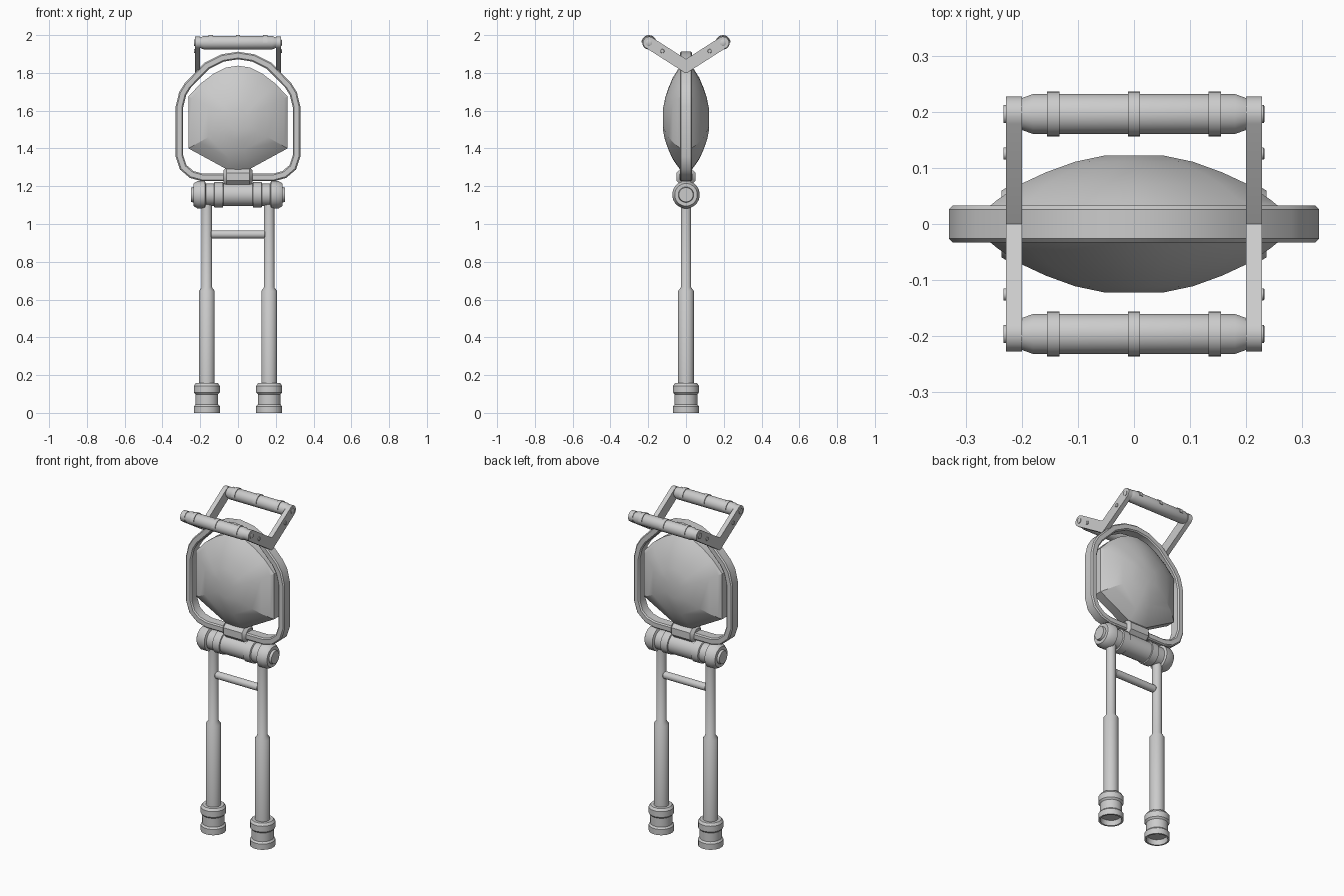
import bpy, bmesh
from math import pi, cos, sin, radians
from mathutils import Vector, Matrix

cube = bpy.data.objects.get("Cube")
if cube:
    bpy.data.objects.remove(cube, do_unlink=True)

grey = bpy.data.materials.new("plain grey")
grey.use_nodes = True
grey.diffuse_color = (0.6, 0.6, 0.6, 1)
grey.node_tree.nodes["Principled BSDF"].inputs["Base Color"].default_value = (0.6, 0.6, 0.6, 1)


def finish(name, bm, angle=35):
    bmesh.ops.remove_doubles(bm, verts=bm.verts, dist=1e-5)
    bmesh.ops.recalc_face_normals(bm, faces=bm.faces)
    mesh = bpy.data.meshes.new(name)
    bm.to_mesh(mesh)
    bm.free()
    mesh.materials.append(grey)
    ob = bpy.data.objects.new(name, mesh)
    bpy.context.collection.objects.link(ob)
    bpy.ops.object.select_all(action='DESELECT')
    ob.select_set(True)
    bpy.context.view_layer.objects.active = ob
    bpy.ops.object.shade_smooth_by_angle(angle=radians(angle))
    return ob


def bridge(bm, a, b, closed=True):
    n = len(a)
    for i in range(n if closed else n - 1):
        j = (i + 1) % n
        bm.faces.new((a[i], a[j], b[j], b[i]))


def lathe(name, profile, origin, axis='Z', sides=20, half=False):
    """Turn (distance, radius) points about an axis; half makes an upper clip."""
    bm = bmesh.new()
    turn = Matrix.Rotation(pi / 2, 3, 'Y') if axis == 'X' else Matrix.Identity(3)
    steps = sides + 1 if half else sides
    rings = []
    for d, r in profile:
        ring = []
        for i in range(steps):
            a = pi / 2 + pi * i / sides if half else 2 * pi * (i + 0.5) / sides
            ring.append(bm.verts.new(Vector(origin) + turn @ Vector((r * cos(a), r * sin(a), d))))
        rings.append(ring)
    for a, b in zip(rings, rings[1:]):
        bridge(bm, a, b, not half)
    if half:
        bridge(bm, rings[-1], rings[0], False)
        for k in (0, -1):
            bm.faces.new([r[k] for r in rings])
    else:
        bm.faces.new(rings[0])
        bm.faces.new(rings[-1])
    return finish(name, bm)


def mirrored(points):
    """Complete a right-hand outline, whose ends lie on x = 0."""
    return points + [(-x, z) for x, z in reversed(points) if x > 0]


def both_ends(half):
    return [(-d, r) for d, r in reversed(half)] + half


SIDES = ((-1, "right"), (1, "left"))
LEG_X, BARREL_Z = 0.165, 1.155

# Legs with telescopic tubes and hollow grooved feet
for s, side in SIDES:
    lathe(side + "_leg", [(0.12, 0.042), (0.645, 0.042), (0.665, 0.028), (1.15, 0.028)],
          (s * LEG_X, 0, 0))
    lathe(side + "_foot", [(0.03, 0.055), (0, 0.06), (0, 0.07), (0.035, 0.07), (0.045, 0.061),
                           (0.098, 0.061), (0.108, 0.07), (0.143, 0.07), (0.157, 0.06)],
          (s * LEG_X, 0, 0), sides=16)

# Cross bar between the legs
lathe("cross_bar", both_ends([(0.14, 0.022), (0.148, 0.016)]), (0, 0, 0.945), 'X', 12)

# Hinge barrel
lathe("hinge_barrel", both_ends([(0.078, 0.061), (0.08, 0.067), (0.125, 0.067), (0.128, 0.059),
                                 (0.17, 0.059), (0.175, 0.073), (0.215, 0.073), (0.236, 0.06),
                                 (0.236, 0.041), (0.25, 0.038)]), (0, 0, BARREL_Z), 'X', 24)

# Clamp joining barrel and frame
lathe("frame_clamp", both_ends([(0.062, 0.054), (0.078, 0.036)]), (0, 0, 1.25), 'X', 8)

# Hoop frame: chamfered bar swept round a closed outline
outline = mirrored([(0, 1.247), (0.19, 1.247), (0.245, 1.262), (0.29, 1.3), (0.31, 1.36), (0.31, 1.62),
                    (0.293, 1.69), (0.265, 1.735), (0.165, 1.837), (0.082, 1.879), (0, 1.892)])
section = [(-0.02, -0.026), (-0.013, -0.033), (0.013, -0.033), (0.02, -0.026)]
section += [(u, -y) for u, y in reversed(section)]
bm = bmesh.new()
pts = [Vector(p) for p in outline]
rings = []
for i, p in enumerate(pts):
    t0 = (p - pts[i - 1]).normalized()
    t1 = (pts[(i + 1) % len(pts)] - p).normalized()
    t = (t0 + t1).normalized()
    out = Vector((t.y, -t.x)) / t.dot(t1)
    rings.append([bm.verts.new((p.x + u * out.x, y, p.y + u * out.y)) for u, y in section])
for i, ring in enumerate(rings):
    bridge(bm, ring, rings[i - 1])
finish("hoop_frame", bm, 32)

# Domed lens: concentric copies of the outline, bulging on both faces
centre = Vector((0, 1.55))
lens = mirrored([(0, 1.285), (0.06, 1.29), (0.262, 1.4), (0.262, 1.675), (0.2, 1.742),
                 (0.13, 1.795), (0.065, 1.828), (0, 1.838)])
levels = [(1, 0.028), (0.93, 0.043), (0.78, 0.07), (0.6, 0.092), (0.4, 0.111), (0.2, 0.122)]
levels = [(k, -y) for k, y in reversed(levels)] + levels
bm = bmesh.new()
rings = []
for k, y in levels:
    flat = [centre + (Vector(p) - centre) * k for p in lens]
    rings.append([bm.verts.new((q.x, y, q.y)) for q in flat])
for a, b in zip(rings, rings[1:]):
    bridge(bm, a, b)
bm.faces.new(rings[0])
bm.faces.new(rings[-1])
finish("domed_lens", bm, 25)

# Handles: arms meeting in a V, each pair holding a grip with clips
GRIP_Y, GRIP_Z, ARM_R = 0.196, 1.96, 0.032
slope = Vector((GRIP_Y, 0.125))
normal = Vector((-slope.y, slope.x)).normalized()
base = Vector((GRIP_Y, GRIP_Z)) - slope
tilt = ARM_R / normal.y
arm = [base - Vector((0, tilt)), base + Vector((0, tilt))]
for i in range(9):
    a = pi / 2 - pi * i / 8
    arm.append(base + slope + ARM_R * (normal * sin(a) + slope.normalized() * cos(a)))

for f, end in ((-1, "front"), (1, "back")):
    for s, side in SIDES:
        bm = bmesh.new()
        a, b = [[bm.verts.new((s * x, f * p.x, p.y)) for p in arm] for x in (0.2, 0.228)]
        bridge(bm, a, b)
        bm.faces.new(a)
        bm.faces.new(b)
        label = end + "_" + side
        finish(label + "_handle_arm", bm)
        mid = base + slope * 0.64
        for name, p, r in (("grip_bolt", base + slope, 0.017), ("arm_bolt", mid, 0.011)):
            lathe(label + "_" + name, [(-0.006, r), (0.004, r), (0.006, r * 0.8)][::1],
                  (s * 0.227, f * p.x, p.y), 'X', 12)
    spot = (0, f * GRIP_Y, GRIP_Z)
    lathe(end + "_grip", both_ends([(0.18, 0.036), (0.202, 0.028)]), spot, 'X', 20)
    for i in (-1, 0, 1):
        lathe(end + "_grip_clip_" + str(i + 2),
              [(-0.011, 0.03), (-0.011, 0.04), (0.011, 0.04), (0.011, 0.03)],
              (i * 0.144, f * GRIP_Y, GRIP_Z), 'X', 14, half=True)
